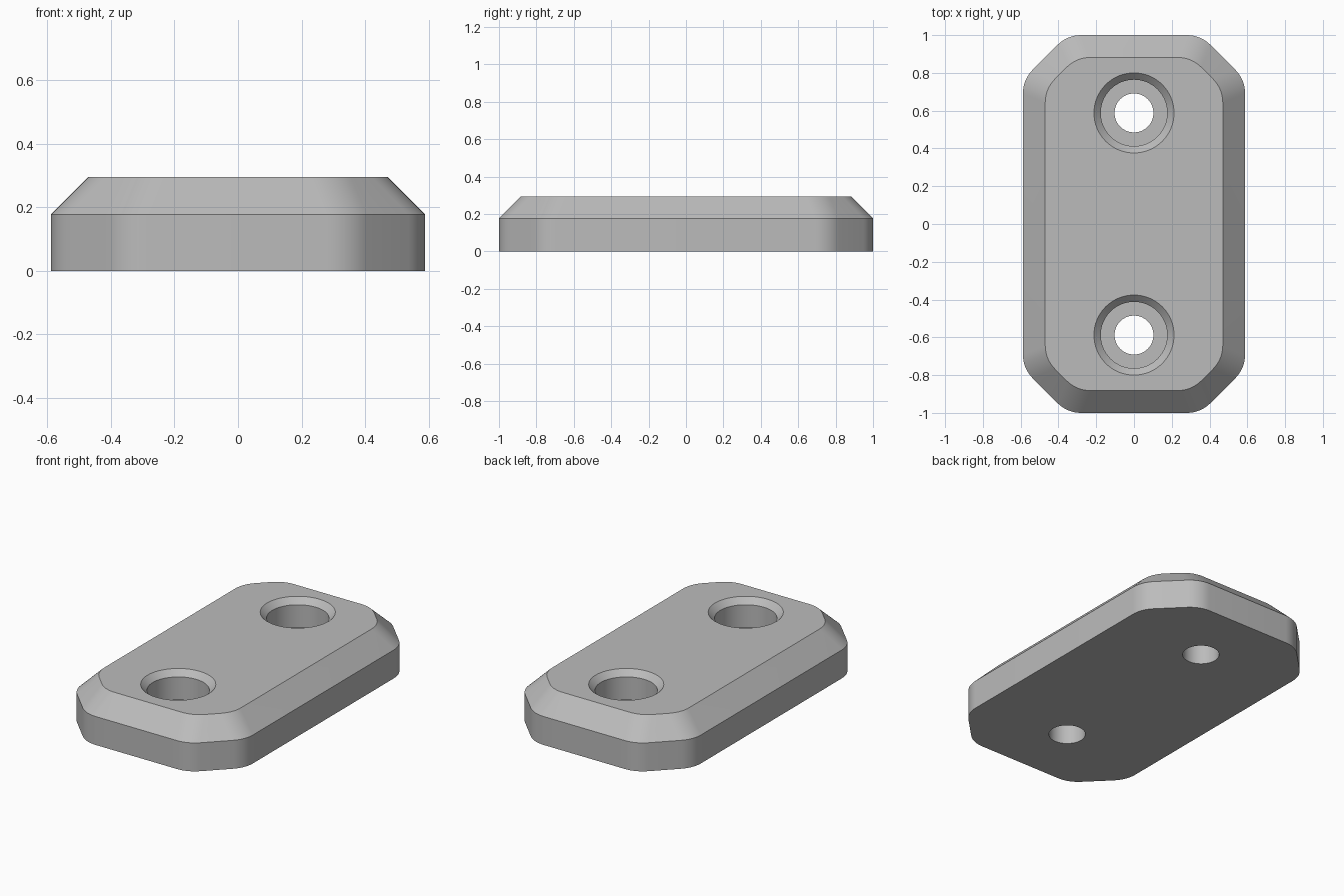
import bpy, bmesh, math
from mathutils import Vector

cube = bpy.data.objects.get("Cube")
if cube:
    bpy.data.objects.remove(cube)

HALF_X, HALF_Y, HEIGHT = 0.588, 1.0, 0.295
BEVEL, CORNER, FILLET = 0.118, 0.235, 0.176
HOLE_Y = 0.588

grey = bpy.data.materials.new("plain grey")
grey.use_nodes = True
colour = (0.5, 0.5, 0.5, 1)
grey.diffuse_color = colour
grey.node_tree.nodes["Principled BSDF"].inputs["Base Color"].default_value = colour


def loft(name, rings):
    """Closed solid through rings of equal point count, bottom to top."""
    bm = bmesh.new()
    loops = [[bm.verts.new(p) for p in ring] for ring in rings]
    for low, high in zip(loops, loops[1:]):
        for i in range(len(low)):
            j = (i + 1) % len(low)
            bm.faces.new((low[i], low[j], high[j], high[i]))
    bm.faces.new(loops[0][::-1])
    bm.faces.new(loops[-1])
    bmesh.ops.recalc_face_normals(bm, faces=bm.faces)
    mesh = bpy.data.meshes.new(name)
    bm.to_mesh(mesh)
    bm.free()
    mesh.materials.append(grey)
    obj = bpy.data.objects.new(name, mesh)
    bpy.context.collection.objects.link(obj)
    return obj


def outline(inset, z, steps=8):
    """Rectangle with clipped corners, each vertex rounded by an arc."""
    hx, hy = HALF_X - inset, HALF_Y - inset
    cut = CORNER - inset * (2 - math.sqrt(2))
    corners = [Vector(p) for p in (
        (hx, -hy + cut), (hx, hy - cut), (hx - cut, hy), (-hx + cut, hy),
        (-hx, hy - cut), (-hx, -hy + cut), (-hx + cut, -hy), (hx - cut, -hy))]
    points = []
    for k, corner in enumerate(corners):
        # Arc centre lies on the bisector of the two neighbouring sides
        start = (k - 1) * math.pi / 4 + math.pi / 4
        middle = start - math.pi / 8 if k == 0 else (k - 0.5) * math.pi / 4
        inward = Vector((math.cos(middle), math.sin(middle)))
        centre = corner - inward * FILLET / math.cos(math.pi / 8)
        for s in range(steps + 1):
            a = middle - math.pi / 8 + s / steps * math.pi / 4
            points.append((centre.x + FILLET * math.cos(a),
                           centre.y + FILLET * math.sin(a), z))
    return points


def circle(radius, y, z, sides=64):
    return [(radius * math.cos(i * math.tau / sides),
             y + radius * math.sin(i * math.tau / sides), z) for i in range(sides)]


# Plate with straight walls and a sloped upper rim
plate = loft("mounting_plate", [outline(0, 0), outline(0, HEIGHT - BEVEL),
                                outline(BEVEL, HEIGHT)])

# Stepped screw holes: bore, wide counterbore, flared mouth
profile = [(0.103, -0.1), (0.103, 0.118), (0.176, 0.118), (0.176, 0.259),
           (0.212, HEIGHT), (0.212, 0.4)]
for side, y in (("front", -HOLE_Y), ("back", HOLE_Y)):
    cutter = loft(side + "_hole_cutter", [circle(r, y, z) for r, z in profile])
    cutter.hide_render = True
    cut = plate.modifiers.new(side + "_hole", 'BOOLEAN')
    cut.operation = 'DIFFERENCE'
    cut.solver = 'EXACT'
    cut.object = cutter

# Bake the holes, then discard the cutters
bpy.context.view_layer.update()
baked = bpy.data.meshes.new_from_object(
    plate.evaluated_get(bpy.context.evaluated_depsgraph_get()))
plate.modifiers.clear()
plate.data = baked
for side in ("front", "back"):
    bpy.data.objects.remove(bpy.data.objects[side + "_hole_cutter"])

# Smooth round walls, crisp edges
for obj in bpy.context.selected_objects:
    obj.select_set(False)
plate.select_set(True)
bpy.context.view_layer.objects.active = plate
bpy.ops.object.shade_smooth_by_angle(angle=math.radians(25))
